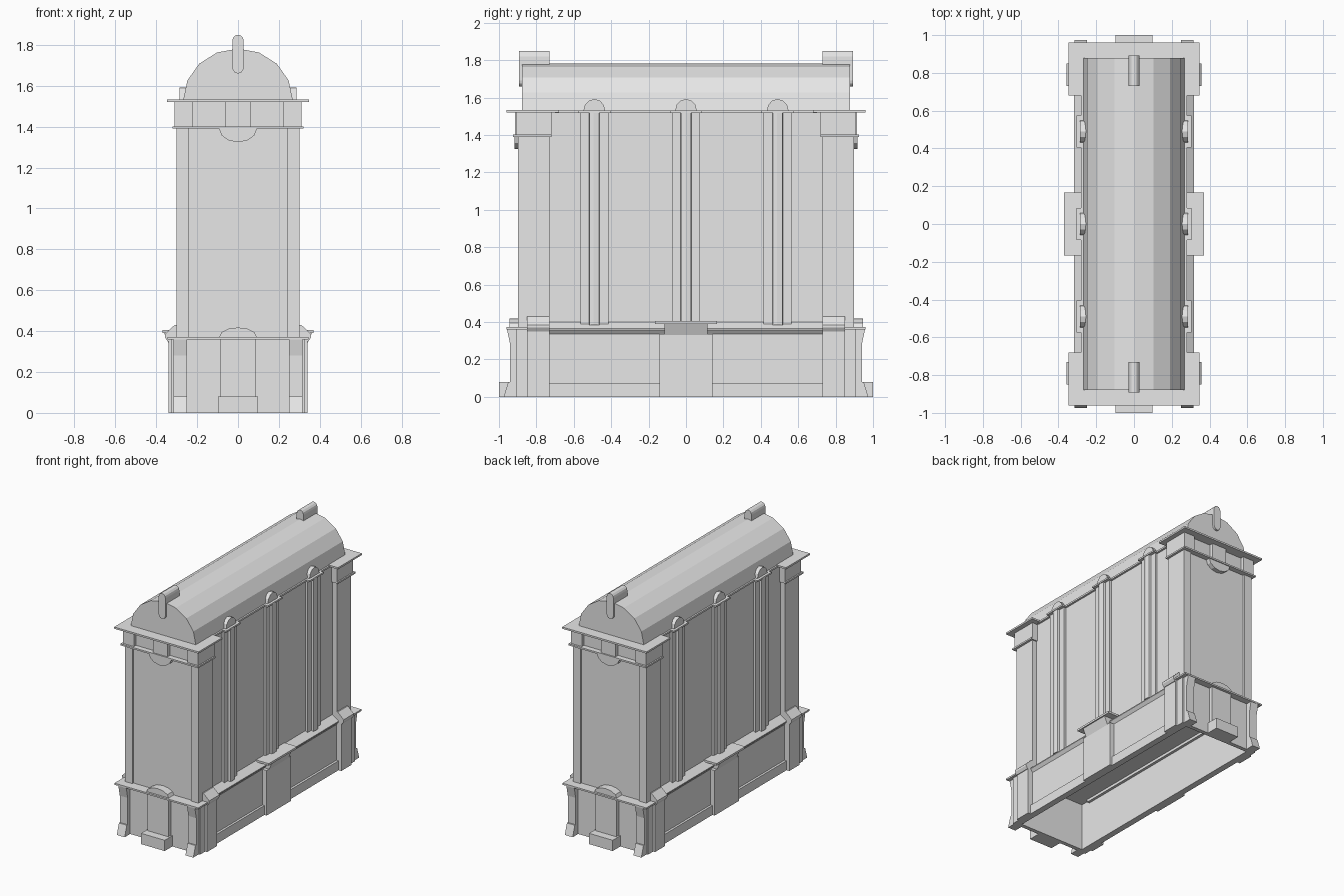
import bpy, bmesh
from math import sin, cos, pi

cube = bpy.data.objects.get("Cube")
if cube:
    bpy.data.objects.remove(cube, do_unlink=True)

stone = bpy.data.materials.new("pale_grey_stone")
stone.use_nodes = True
stone.diffuse_color = (0.8, 0.8, 0.8, 1)
stone.node_tree.nodes["Principled BSDF"].inputs["Base Color"].default_value = (0.8, 0.8, 0.8, 1)


def prism(name, axis, pts, lo, hi, mx=False, my=False):
    """Extrude a profile along an axis, with optional copies mirrored in x and y."""
    bm = bmesh.new()
    for sx in ((1, -1) if mx else (1,)):
        for sy in ((1, -1) if my else (1,)):
            rings = []
            for t in (lo, hi):
                ring = []
                for a, b in pts:
                    x, y, z = {"x": (t, a, b), "y": (a, t, b), "z": (a, b, t)}[axis]
                    ring.append(bm.verts.new((sx * x, sy * y, z)))
                rings.append(ring)
            n = len(pts)
            bm.faces.new(rings[0])
            bm.faces.new(rings[1])
            for i in range(n):
                j = (i + 1) % n
                bm.faces.new((rings[0][i], rings[0][j], rings[1][j], rings[1][i]))
    bmesh.ops.recalc_face_normals(bm, faces=bm.faces)
    mesh = bpy.data.meshes.new(name)
    bm.to_mesh(mesh)
    bm.free()
    mesh.materials.append(stone)
    obj = bpy.data.objects.new(name, mesh)
    bpy.context.collection.objects.link(obj)
    return obj


def box(name, x, y, z, mx=False, my=False):
    pts = [(x[0], y[0]), (x[1], y[0]), (x[1], y[1]), (x[0], y[1])]
    return prism(name, "z", pts, z[0], z[1], mx, my)


def arc(rx, rz, cz, n, c=0, start=0.0):
    """Half-round profile; a negative rz makes it hang down."""
    return [(c + rx * cos(start + (pi - 2 * start) * i / n),
             cz + rz * sin(start + (pi - 2 * start) * i / n)) for i in range(n + 1)]


# Hollow base: side walls, plinth ledge and sloped skirt
box("base_side_wall", (0.27, 0.30), (-0.85, 0.85), (0, 0.36), mx=True)
box("base_plinth", (0.29, 0.317), (-0.80, 0.80), (0, 0.07), mx=True)
prism("base_skirt", "y", [(0.25, 0.335), (0.30, 0.335), (0.318, 0.358), (0.318, 0.365), (0.25, 0.41)],
      -0.80, 0.80, mx=True)
box("base_ceiling", (-0.28, 0.28), (-0.90, 0.90), (0.355, 0.37))

# Base ends: end wall, corner piers and cornice slab
box("base_end_wall", (-0.32, 0.32), (0.88, 0.91), (0, 0.36), my=True)
box("base_corner_pier", (0.27, 0.34), (0.73, 0.85), (0, 0.365), True, True)
box("base_corner_return", (0.27, 0.325), (0.85, 0.91), (0, 0.36), True, True)
box("base_end_cornice", (-0.345, 0.345), (0.84, 0.96), (0.36, 0.372), my=True)
prism("pier_sloped_cap", "y", [(0.29, 0.35), (0.345, 0.35), (0.358, 0.37), (0.358, 0.385), (0.31, 0.43), (0.29, 0.43)],
      0.73, 0.85, True, True)
prism("base_buttress", "x", [(0.89, 0), (0.975, 0), (0.95, 0.08), (0.94, 0.08), (0.94, 0.28), (0.957, 0.36), (0.89, 0.36)],
      0.25, 0.315, True, True)

# Door bay with step and arch on each end
box("door_bay", (-0.085, 0.085), (0.90, 0.94), (0, 0.362), my=True)
box("door_step", (-0.097, 0.097), (0.90, 1.0), (0, 0.08), my=True)
prism("door_arch", "y", arc(0.093, 0.048, 0.37, 6), 0.87, 0.945, my=True)

# Central bay on each long side
box("centre_bay", (0.27, 0.335), (-0.143, 0.143), (0, 0.335), mx=True)
prism("centre_bracket", "y", [(0.27, 0.33), (0.335, 0.33), (0.362, 0.392), (0.27, 0.392)], -0.115, 0.115, mx=True)
box("centre_slab", (0.26, 0.37), (-0.167, 0.167), (0.39, 0.405), mx=True)

# Tall body
box("body_core", (-0.265, 0.265), (-0.885, 0.885), (0.36, 1.525))
box("corner_pillar", (0.24, 0.302), (0.73, 0.898), (0.36, 1.40), True, True)
box("capital_ledge", (-0.32, 0.32), (0.72, 0.925), (1.39, 1.402), my=True)
box("capital_block", (0.22, 0.31), (0.72, 0.91), (1.40, 1.52), True, True)
box("frieze_corbel", (-0.06, 0.06), (0.87, 0.915), (1.40, 1.52), my=True)
prism("frieze_half_round", "y", arc(0.093, -0.068, 1.392, 6), 0.87, 0.918, my=True)

# Top plates
box("top_end_plate", (-0.347, 0.347), (0.68, 0.96), (1.52, 1.533), my=True)
box("top_side_plate", (-0.28, 0.28), (-0.70, 0.70), (1.517, 1.53))

# Pilasters with a ridge and rounded cap
for label, y in (("front", -0.49), ("middle", 0), ("rear", 0.49)):
    box(label + "_pilaster", (0.25, 0.282), (y - 0.075, y + 0.075), (0.39, 1.522), mx=True)
    prism(label + "_pilaster_ridge", "z", [(0.27, y - 0.03), (0.298, y - 0.026), (0.302, y - 0.004),
                                          (0.298, y + 0.026), (0.27, y + 0.03)], 0.385, 1.53, mx=True)
    box(label + "_pilaster_plate", (0.25, 0.305), (y - 0.085, y + 0.085), (1.518, 1.53), mx=True)
    prism(label + "_pilaster_cap", "x", arc(0.058, 0.062, 1.53, 6, y), 0.25, 0.286, mx=True)

# Faceted barrel roof
prism("barrel_roof", "y", arc(0.268, 0.252, 1.53, 8), -0.878, 0.878)

# Ridge keystones at each end of the roof
prism("ridge_keystone", "y", [(-0.028, 1.74)] + arc(0.028, 0.03, 1.82, 6)[::-1] + [(0.028, 1.74)], 0.73, 0.89, my=True)
prism("keystone_drop", "y", arc(0.028, 0.03, 1.82, 6) + arc(-0.028, -0.03, 1.69, 6), 0.865, 0.893, my=True)
